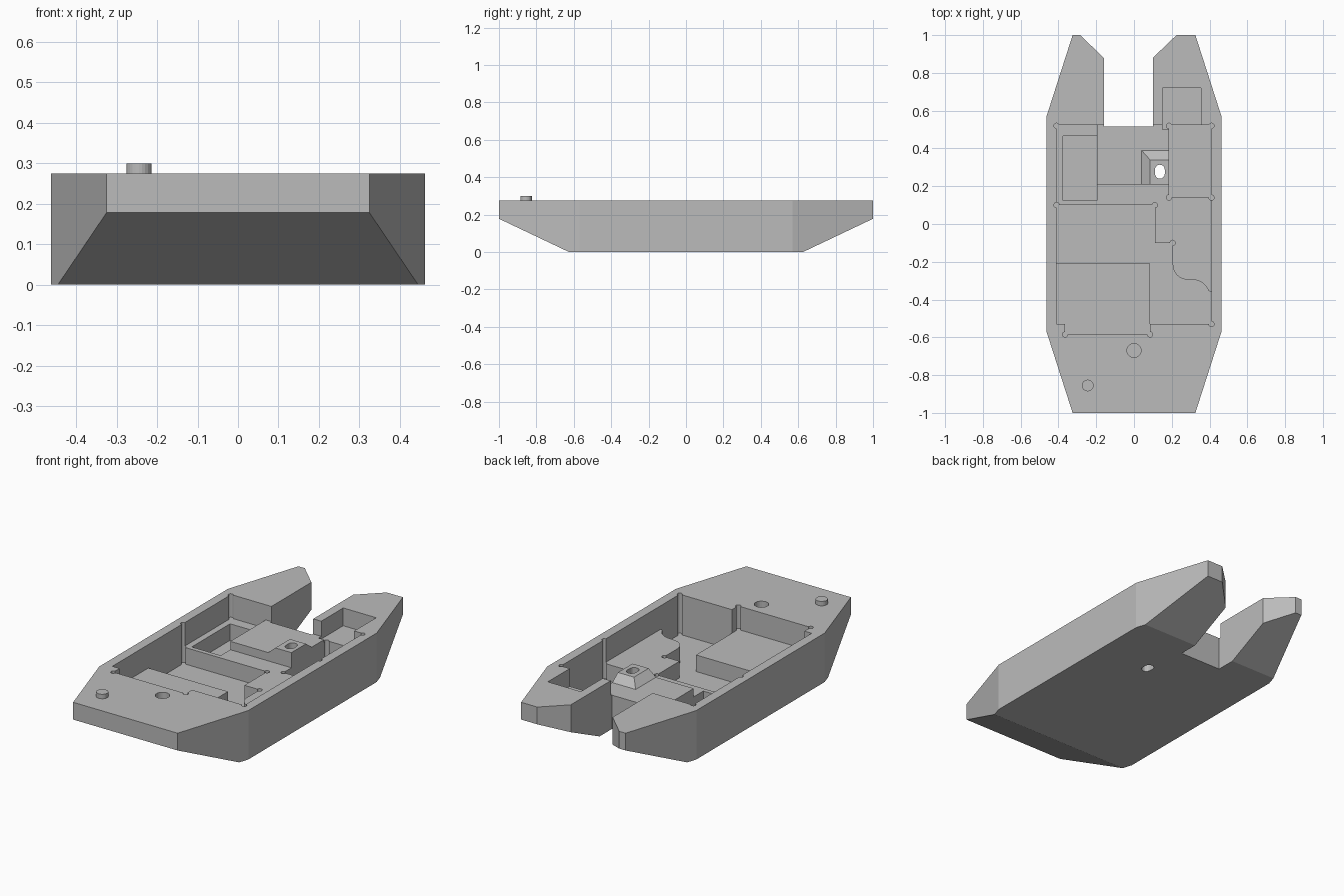
import bpy, bmesh, math

if "Cube" in bpy.data.objects:
    bpy.data.objects.remove(bpy.data.objects["Cube"])

grey = bpy.data.materials.new("plain grey")
grey.use_nodes = True
colour = (0.5, 0.5, 0.5, 1)
grey.diffuse_color = colour
grey.node_tree.nodes["Principled BSDF"].inputs["Base Color"].default_value = colour

TOP, PLATFORM, SHELF, FLOOR = 0.275, 0.19, 0.143, 0.05


def make_object(name, bm):
    bmesh.ops.recalc_face_normals(bm, faces=bm.faces)
    mesh = bpy.data.meshes.new(name)
    bm.to_mesh(mesh)
    bm.free()
    mesh.materials.append(grey)
    obj = bpy.data.objects.new(name, mesh)
    bpy.context.collection.objects.link(obj)
    return obj


def extrude_bm(points, z0, z1):
    bm = bmesh.new()
    face = bm.faces.new([bm.verts.new((x, y, z0)) for x, y in points])
    new = bmesh.ops.extrude_face_region(bm, geom=[face])["geom"]
    for v in new:
        if isinstance(v, bmesh.types.BMVert):
            v.co.z = z1
    return bm


def rect(x0, x1, y0, y1):
    return [(x0, y0), (x1, y0), (x1, y1), (x0, y1)]


def arc(cx, cy, r, a0, a1, n=8, stretch=1):
    angles = [math.radians(a0 + (a1 - a0) * i / n) for i in range(n + 1)]
    return [(cx + r * math.cos(a), cy + r * stretch * math.sin(a)) for a in angles]


def circle(x, y, r, n=24):
    return arc(x, y, r, 0, 360, n)[:-1]


def cut(target, points, z0, z1=0.4):
    cutter = make_object("cutter", extrude_bm(points, z0, z1))
    cutter.hide_render = True
    mod = target.modifiers.new("cut", "BOOLEAN")
    mod.operation, mod.solver, mod.object = "DIFFERENCE", "EXACT", cutter
    bpy.context.view_layer.objects.active = target
    bpy.ops.object.modifier_apply(modifier=mod.name)
    mesh = cutter.data
    bpy.data.objects.remove(cutter)
    bpy.data.meshes.remove(mesh)


# Hull with two arms at the back and raked ends underneath
outline = [(-0.325, -1), (0.325, -1), (0.463, -0.57), (0.463, 0.57), (0.325, 1),
           (0.225, 1), (0.10, 0.88), (0.10, 0.515), (-0.16, 0.515), (-0.16, 0.88),
           (-0.285, 1), (-0.325, 1), (-0.463, 0.57), (-0.463, -0.57)]
bm = extrude_bm(outline, 0, TOP)
for s in (-1, 1):
    cut_geom = bm.verts[:] + bm.edges[:] + bm.faces[:]
    bmesh.ops.bisect_plane(bm, geom=cut_geom, plane_co=(0, s * 0.625, 0),
                           plane_no=(0, s * 0.178, -0.375), clear_outer=True)
    rim = [e for e in bm.edges if e.is_boundary]
    bmesh.ops.holes_fill(bm, edges=rim)
hull = make_object("hull", bm)

# Main well down to the platform level, then the lower shelves
cut(hull, rect(-0.41, 0.41, -0.53, 0.525), PLATFORM)
cut(hull, rect(-0.41, -0.195, 0, 0.525), SHELF)
cut(hull, rect(-0.41, 0.41, -0.53, 0.21), SHELF)
cut(hull, rect(-0.365, 0.085, -0.585, -0.5), SHELF)

# Deep pockets: central, side and corner
deep = [(-0.41, 0.1), (-0.41, -0.21), (0.085, -0.21), (0.085, -0.53), (0.41, -0.53),
        (0.41, -0.36)]
deep += arc(0.31, -0.385, 0.09, 20, 90)
deep += arc(0.285, -0.215, 0.08, 270, 180)
deep += [(0.205, -0.1), (0.11, -0.1), (0.11, 0.1)]
cut(hull, deep, FLOOR)
cut(hull, rect(0.185, 0.41, 0.14, 0.525), FLOOR)
cut(hull, rect(-0.375, -0.195, 0.125, 0.465), FLOOR)

# Arm pocket
cut(hull, rect(0.15, 0.355, 0.5, 0.72), 0.175)

# Rounded corner reliefs
for x, y, z in [(-0.41, 0.52, SHELF), (0.185, 0.52, FLOOR), (0.41, 0.52, FLOOR),
                (0.41, 0.14, FLOOR), (0.185, 0.14, FLOOR), (-0.41, 0.1, FLOOR),
                (0.11, 0.1, FLOOR), (0.205, -0.1, FLOOR), (0.41, -0.53, FLOOR),
                (-0.365, -0.585, SHELF), (0.085, -0.585, SHELF)]:
    cut(hull, circle(x, y, 0.014, 16), z)

# Blind hole in the foredeck
cut(hull, circle(0, -0.67, 0.037), 0.12)

# Tapered mount block on the platform
bm = extrude_bm(rect(0.04, 0.185, 0.21, 0.39), PLATFORM, 0.228)
for v in bm.verts:
    if v.co.z > 0.2:
        v.co.x = max(v.co.x, 0.085)
        v.co.y = min(v.co.y, 0.34)
block = make_object("mount_block", bm)

# Oval hole through block and hull
oval = arc(0.137, 0.288, 0.026, 0, 180) + arc(0.137, 0.266, 0.026, 180, 360)
for part in (block, hull):
    cut(part, oval, -0.1)

# Deck peg
make_object("deck_peg", extrude_bm(circle(-0.245, -0.855, 0.031), TOP, 0.3))
